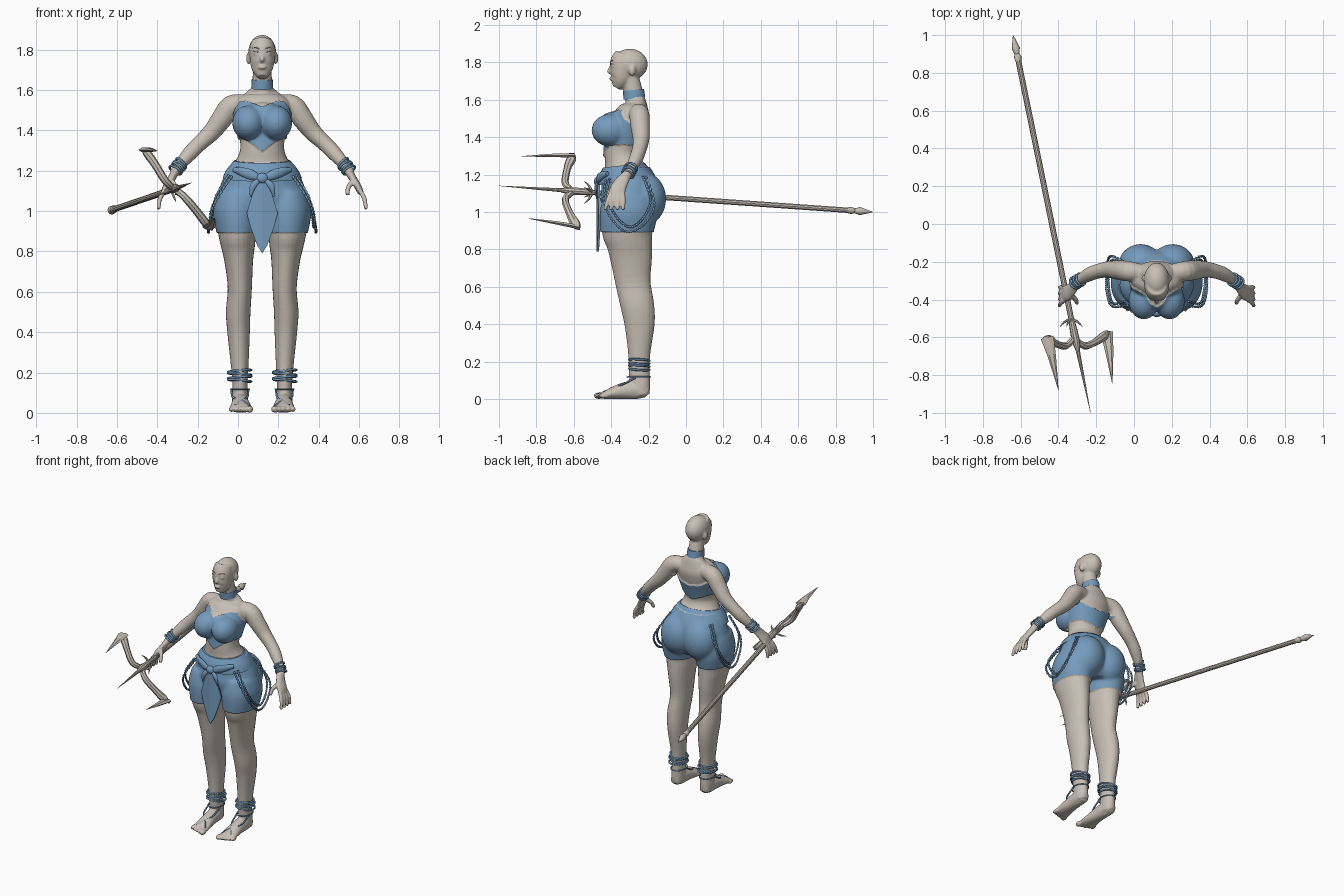
import bpy, bmesh, math
from mathutils import Vector, Matrix

if "Cube" in bpy.data.objects:
    bpy.data.objects.remove(bpy.data.objects["Cube"])

CX = 0.12  # the figure stands right of the origin
X, Y, Z = Vector((1, 0, 0)), Vector((0, 1, 0)), Vector((0, 0, 1))


def material(name, rgb):
    m = bpy.data.materials.new(name)
    m.use_nodes = True
    m.diffuse_color = (*rgb, 1)
    m.node_tree.nodes["Principled BSDF"].inputs["Base Color"].default_value = (*rgb, 1)
    return m


SKIN = material("warm grey", (0.58, 0.525, 0.465))
BLUE = material("cloth blue", (0.18, 0.33, 0.51))


def spline(pts, k, closed=False):
    """Catmull-Rom through tuples of any length."""
    n, out = len(pts), []
    get = (lambda i: pts[i % n]) if closed else (lambda i: pts[min(max(i, 0), n - 1)])
    for i in range(n if closed else n - 1):
        for j in range(k):
            t = j / k
            out.append(tuple(
                b + 0.5 * t * (c - a + t * (2*a - 5*b + 4*c - d + t * (3*(b - c) + d - a)))
                for a, b, c, d in zip(get(i - 1), get(i), get(i + 1), get(i + 2))))
    return out if closed else out + [pts[-1]]


def tube(bm, pts, ref=X, n=16, k=4, closed=False):
    """Loft ellipses along (x, y, z, radius along ref, other radius)."""
    pts = [p if len(p) == 5 else (*p, p[3]) for p in pts]
    if k > 1:
        pts = spline(pts, k, closed)
    m, rings = len(pts), []
    for i, p in enumerate(pts):
        a = pts[i - 1] if closed or i else p
        b = pts[(i + 1) % m] if closed else pts[min(i + 1, m - 1)]
        d = (Vector(b[:3]) - Vector(a[:3])).normalized()
        u = (ref - d * ref.dot(d)).normalized()
        v = d.cross(u)
        rings.append([bm.verts.new(Vector(p[:3])
                      + u * max(p[3], 0.001) * math.cos(math.tau * j / n)
                      + v * max(p[4], 0.001) * math.sin(math.tau * j / n)) for j in range(n)])
    for i in range(m if closed else m - 1):
        r, s = rings[i], rings[(i + 1) % m]
        for j in range(n):
            bm.faces.new((r[j], r[(j + 1) % n], s[(j + 1) % n], s[j]))
    if not closed:
        bm.faces.new(rings[0])
        bm.faces.new(rings[-1])


def ball(bm, c, r):
    bmesh.ops.create_uvsphere(bm, u_segments=20, v_segments=14, radius=1,
                              matrix=Matrix.Translation(c) @ Matrix.Diagonal((*r, 1)))


def hoop(bm, c, axis, rx, ry, r):
    q = Vector(axis).to_track_quat('Z', 'Y')
    path = [(*(Vector(c) + q @ Vector((rx * math.cos(a), ry * math.sin(a), 0))), r)
            for a in (math.tau * i / 24 for i in range(24))]
    tube(bm, path, Vector(axis).normalized(), 6, 1, True)


def finish(bm, name, mat, x=CX, angle=45):
    bmesh.ops.recalc_face_normals(bm, faces=bm.faces)
    me = bpy.data.meshes.new(name)
    bm.to_mesh(me)
    bm.free()
    me.materials.append(mat)
    ob = bpy.data.objects.new(name, me)
    bpy.context.collection.objects.link(ob)
    ob.location.x = x
    for o in bpy.context.selected_objects:
        o.select_set(False)
    ob.select_set(True)
    bpy.context.view_layer.objects.active = ob
    bpy.ops.object.shade_smooth_by_angle(angle=math.radians(angle))
    return ob


def side(pts, s):
    return [(p[0] * s, *p[1:]) for p in pts]


# Body: torso, pelvis and head lofts
bm = bmesh.new()
tube(bm, [(0, -.31, .97, .19, .12), (0, -.30, 1.05, .215, .15), (0, -.3, 1.12, .203, .15),
          (0, -.32, 1.2, .165, .127), (0, -.335, 1.26, .125, .1), (0, -.34, 1.32, .108, .095),
          (0, -.325, 1.4, .122, .1), (0, -.3, 1.48, .138, .1), (0, -.275, 1.54, .135, .085),
          (0, -.265, 1.58, .09, .055), (0, -.275, 1.61, .054, .05), (0, -.285, 1.66, .048, .05),
          (0, -.3, 1.73, .045, .045)], n=32)
ball(bm, (0, -.38, 1.455), (.1, .075, .085))
ball(bm, (0, -.3, 1.789), (.069, .096, .084))
tube(bm, [(0, -.372, 1.664, .024, .024), (0, -.358, 1.69, .045, .045), (0, -.345, 1.72, .057, .06),
          (0, -.34, 1.76, .062, .067), (0, -.335, 1.8, .064, .07), (0, -.32, 1.84, .055, .06)], n=24)
tube(bm, [(0, -.398, 1.785, .006), (0, -.408, 1.765, .008), (0, -.413, 1.75, .01), (0, -.4, 1.742, .008)])
ball(bm, (0, -.4, 1.712), (.021, .012, .009))

# Body: limbs, bust and hips on both sides
for s in (1, -1):
    tube(bm, side([(.125, -.3, 1.09, .09, .13), (.125, -.307, 1, .112, .146), (.124, -.313, .9, .096, .137),
                   (.12, -.302, .83, .085, .122), (.116, -.293, .75, .071, .112), (.111, -.283, .62, .06, .094),
                   (.119, -.26, .5, .061, .09), (.117, -.248, .4, .056, .081), (.112, -.25, .25, .045, .06),
                   (.11, -.25, .15, .038, .056), (.11, -.245, .07, .04, .054), (.11, -.24, .02, .038, .045)], s), n=24)
    tube(bm, side([(.11, -.205, .035, .03, .03), (.11, -.25, .05, .04, .05), (.108, -.33, .045, .044, .045),
                   (.106, -.4, .03, .053, .03), (.105, -.445, .02, .056, .02)], s))
    for i in range(5):
        ball(bm, (s * (.062 + .023 * i), -.467 + .007 * i, .018), (.018 if i == 0 else .012, .027, .018 - .001 * i))
    tube(bm, side([(.07, -.26, 1.53, .045), (.15, -.25, 1.522, .054), (.2, -.245, 1.458, .052),
                   (.25, -.24, 1.392, .045), (.31, -.25, 1.335, .039), (.36, -.268, 1.284, .037),
                   (.42, -.305, 1.215, .025), (.435, -.322, 1.19, .024)], s), Y)
    ball(bm, (s * .068, -.405, 1.437), (.074, .094, .08))
    ball(bm, (s * .085, -.215, 1.07), (.11, .102, .13))
    ball(bm, (s * .067, -.288, 1.757), (.013, .019, .03))
    ball(bm, (s * .03, -.39, 1.782), (.015, .012, .009))
    # Palm, fingers and thumb
    tube(bm, side([(.425, -.312, 1.205, .024, .023), (.45, -.345, 1.16, .038, .019),
                   (.475, -.366, 1.12, .044, .018), (.488, -.371, 1.09, .04, .015)], s), Y)
    for i in range(4):
        tube(bm, side([(.483, -.402 + .022 * i, 1.105, .012), (.507, -.419 + .028 * i, 1.06, .012),
                       (.514, -.434 + .033 * i, 1.01, .01)], s), Y, 10)
    tube(bm, side([(.455, -.37, 1.15, .015), (.428, -.402, 1.12, .013), (.422, -.42, 1.08, .011)], s), Y, 10)
body = finish(bm, "body", SKIN)
fuse = body.modifiers.new("fuse", 'REMESH')
fuse.mode, fuse.voxel_size = 'VOXEL', 0.006
soft = body.modifiers.new("soften", 'SMOOTH')
soft.factor, soft.iterations = 0.5, 5
body.data = bpy.data.meshes.new_from_object(body.evaluated_get(bpy.context.evaluated_depsgraph_get()))
body.modifiers.clear()
body.data.materials.clear()
for m in (SKIN, BLUE):
    body.data.materials.append(m)


# Clothing regions of the body, smoothed and raised a little above the skin
def clothed(c):
    a, back = abs(c.x), min(max((c.y + .36) / .14, 0), 1)
    top = 1.51 + .42 * a if a < .107 else 1.555 - 1.8 * (a - .107)
    top = top * (1 - back) + (1.43 + .15 * a) * back
    low = min(1.3 + .75 * a, 1.362) * (1 - back) + min(1.33 + .3 * a, 1.362) * back
    return (low < c.z < top and a < .146) or (.895 < c.z < 1.235 and a < .29)


bm = bmesh.new()
bm.from_mesh(body.data)
bmesh.ops.bisect_plane(bm, geom=bm.verts[:] + bm.edges[:] + bm.faces[:], plane_co=(0, 0, .895), plane_no=Z)
raised = set()
for f in bm.faces:
    f.smooth = True
    f.material_index = int(clothed(f.calc_center_median()))
    if f.material_index:
        raised.update(f.verts)
inner = [v for v in raised if all(f.material_index for f in v.link_faces)]
for _ in range(20):
    bmesh.ops.smooth_vert(bm, verts=inner, factor=0.5, use_axis_x=True, use_axis_y=True, use_axis_z=True)
bm.normal_update()
for v in raised:
    v.co += v.normal * 0.008
for v in bm.verts:
    v.co.z = max(v.co.z, 0)
bm.to_mesh(body.data)
bm.free()

# Eyelids and brows
bm = bmesh.new()
for s in (1, -1):
    tube(bm, side([(.014, -.401, 1.786, .002), (.03, -.402, 1.791, .003), (.046, -.388, 1.79, .002)], s), Z, 6)
    tube(bm, side([(.013, -.404, 1.802, .002), (.032, -.398, 1.811, .003), (.05, -.382, 1.807, .001)], s), Z, 6)
finish(bm, "eyelids_and_brows", SKIN)

# Choker
bm = bmesh.new()
tube(bm, [(0, -.276, 1.607, .054, .058), (0, -.281, 1.653, .052, .057)], n=28, k=1)
finish(bm, "choker", BLUE)

# Waist sash with knot and bow ends
bm = bmesh.new()
tube(bm, [(0, -.332, 1.25, .14, .112), (0, -.327, 1.205, .177, .14), (0, -.322, 1.165, .196, .148)], n=40, k=3)
ball(bm, (0, -.472, 1.163), (.03, .02, .026))
for s in (1, -1):
    tube(bm, side([(.01, -.47, 1.16, .01), (.05, -.468, 1.178, .024, .012), (.1, -.45, 1.195, .022, .012),
                   (.14, -.42, 1.205, .012)], s), Z, 10)
    tube(bm, side([(.015, -.474, 1.155, .01), (.045, -.482, 1.125, .016, .008), (.058, -.477, 1.07, .003)], s), X, 8)
finish(bm, "sash", BLUE)

# Hanging cloth, folded along the middle
bm = bmesh.new()
edge = [(.03, 1.15), (.05, 1.08), (.077, .99), (.058, .92), (.025, .83)]
for s in (1, -1):
    outline = [(0, 1.15)] + edge + [(0, .79)]
    bm.faces.new([bm.verts.new((x * s, -.478 + .15 * x, z)) for x, z in outline])
bmesh.ops.remove_doubles(bm, verts=bm.verts, dist=1e-4)
bmesh.ops.recalc_face_normals(bm, faces=bm.faces)
bmesh.ops.solidify(bm, geom=bm.faces[:], thickness=.012)
finish(bm, "hanging_cloth", BLUE, angle=10)

# Beaded hip chains
bm = bmesh.new()
loops = [[(.15, -.43, 1.175), (.235, -.435, 1.04), (.262, -.37, .93), (.266, -.3, .895),
          (.262, -.22, .94), (.24, -.17, 1.04), (.15, -.215, 1.19)],
         [(.165, -.41, 1.18), (.23, -.42, 1.07), (.25, -.36, .96), (.256, -.29, .92),
          (.25, -.22, .98), (.225, -.19, 1.07), (.16, -.23, 1.19)]]
for s in (1, -1):
    for loop in loops:
        beads = [(*p, .008 if i % 2 else .004) for i, p in enumerate(spline(loop, 14))]
        tube(bm, side(beads, s), Vector((.3, .5, .8)), 6, 1)
finish(bm, "hip_chains", BLUE, angle=80)

# Bracelets, anklets and sandal straps
bm = bmesh.new()
for s in (1, -1):
    for i in range(4):
        t = (i - 1.5) * .16
        hoop(bm, (s * (.416 + .06 * t), -.302 - .037 * t, 1.22 - .07 * t),
             (s * (.06 + .015 * (-1) ** i), -.037, -.07), .033, .033, .006)
        hoop(bm, (s * .112, -.25, .16 + .016 * i), (.08 * (-1) ** i, .05, 1), .052, .06, .006)
    hoop(bm, (s * .11, -.252, .118), Z, .046, .062, .004)
    for d in (1, -1):
        tube(bm, side([(.11 + .042 * d, -.27, .115, .005), (.11 + .036 * d, -.34, .078, .005),
                       (.1, -.39, .062, .005), (.1 - .035 * d, -.44, .037, .005)], s), Z, 6)
finish(bm, "bracelets_and_straps", BLUE, angle=80)


# Trident
def axis(y):
    return (-.64 + .205 * (1 - y), y, 1 + .07 * (1 - y))


bm = bmesh.new()
shaft = [(.997, .002), (.93, .022), (.9, .013), (.885, .02), (.86, .015), (-.2, .015), (-.5, .015),
         (-.56, .02), (-.62, .022), (-.67, .011), (-1, .001)]
tube(bm, [(*axis(y), r) for y, r in shaft], X, 10, 1)
tube(bm, [(-.315, -.6, 1.11, .015), (-.36, -.645, 1.15, .019), (-.41, -.635, 1.23, .02),
          (-.45, -.612, 1.285, .026, .02), (-.48, -.6, 1.312, .003)], Y, 8)
tube(bm, [(-.46, -.6, 1.303, .035, .013), (-.435, -.7, 1.303, .022, .011), (-.40, -.88, 1.298, .001)], X, 6, 2)
tube(bm, [(-.315, -.6, 1.11, .015), (-.265, -.645, 1.07, .019), (-.205, -.625, 1.0, .02),
          (-.155, -.59, .935, .026, .02), (-.125, -.57, .905, .003)], Y, 8)
tube(bm, [(-.145, -.575, .92, .033, .013), (-.13, -.68, .94, .021, .011), (-.115, -.845, .966, .001)], X, 6, 2)
# Thorns around the neck of the shaft
for i in range(4):
    a = math.tau * i / 4 + .4
    base = Vector(axis(-.5))
    d = Vector((math.cos(a), 0, math.sin(a)))
    tube(bm, [(*base, .008), (*(base + d * .04 - Y * .02), .006), (*(base + d * .065 - Y * .045), .001)], Y, 6)
finish(bm, "trident", SKIN, x=0, angle=35)
